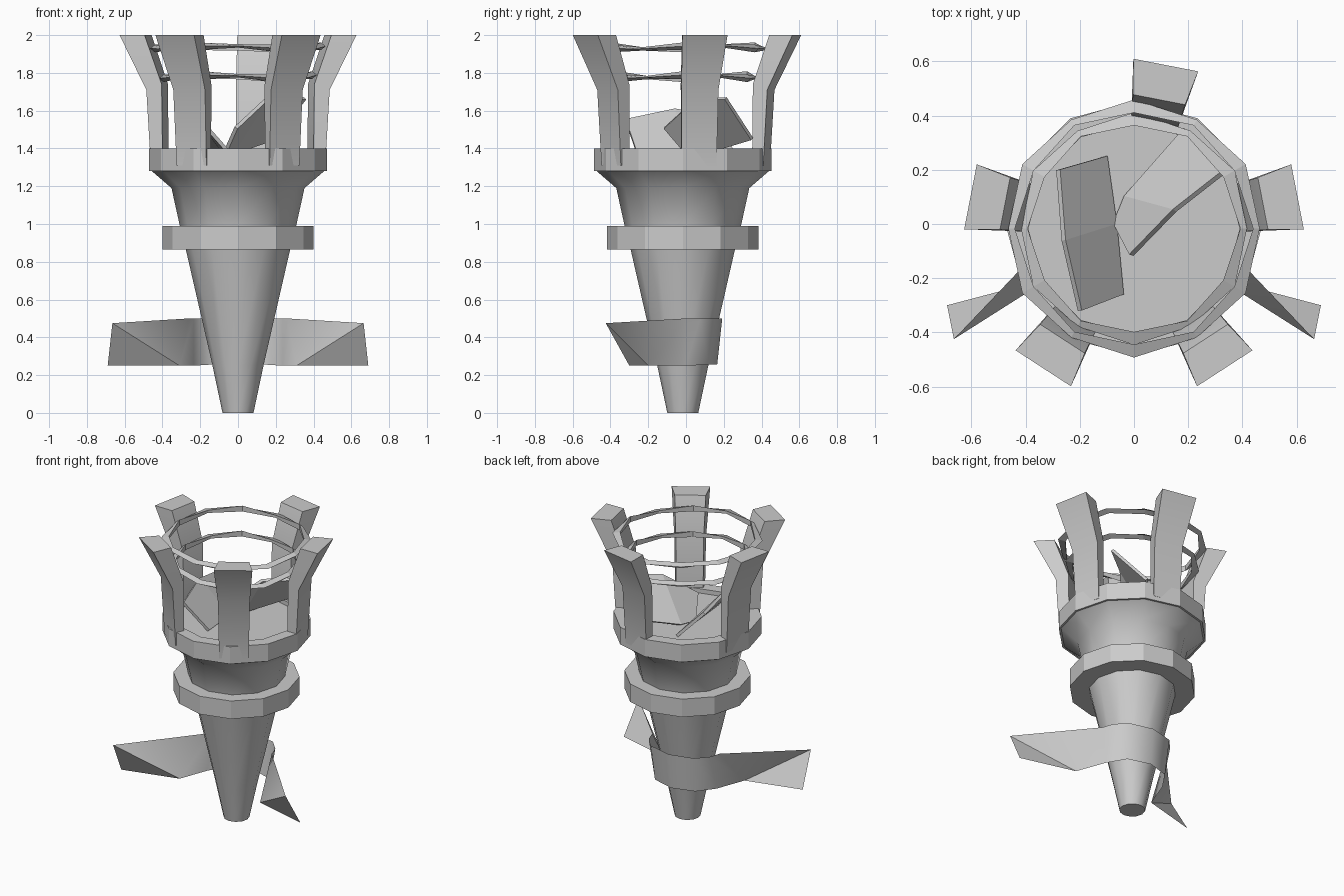
import bpy, math
from mathutils import Vector

if "Cube" in bpy.data.objects:
    bpy.data.objects.remove(bpy.data.objects["Cube"])

CY = -0.017   # the body axis sits slightly to the front
SIDES = 12


def make(name, verts, faces, smooth=False):
    me = bpy.data.meshes.new(name)
    me.from_pydata(verts, [], faces)
    me.update()
    ob = bpy.data.objects.new(name, me)
    bpy.context.collection.objects.link(ob)
    if smooth:
        bpy.ops.object.select_all(action='DESELECT')
        ob.select_set(True)
        bpy.context.view_layer.objects.active = ob
        bpy.ops.object.shade_smooth_by_angle(angle=math.radians(40))
    return ob


def circle(r, z, n=SIDES):
    return [(r * math.sin(i * math.tau / n), CY + r * math.cos(i * math.tau / n), z)
            for i in range(n)]


def lathe(name, profile, closed=False, smooth=False):
    """Revolve (radius, z) points; open profiles get end caps."""
    n, m = SIDES, len(profile)
    verts = [v for r, z in profile for v in circle(r, z)]
    faces = []
    for j in range(m if closed else m - 1):
        a, b = j * n, (j + 1) % m * n
        faces += [(a + i, a + (i + 1) % n, b + (i + 1) % n, b + i)[::-1] for i in range(n)]
    if not closed:
        faces += [tuple(range(n)), tuple(range((m - 1) * n, m * n))[::-1]]
    return make(name, verts, faces, smooth)


def strip(name, edge_a, edge_b, thickness=0.0):
    """Sheet spanned between two edges with the same number of points."""
    n = len(edge_a)
    ob = make(name, edge_a + edge_b, [(i, i + 1, n + i + 1, n + i) for i in range(n - 1)])
    if thickness:
        mod = ob.modifiers.new("thickness", 'SOLIDIFY')
        mod.thickness = thickness
        mod.offset = 0
    return ob


# tapered handle with flared bowl underside
lathe("handle", [(0.082, 0.0), (0.135, 0.25), (0.275, 0.86), (0.308, 0.99),
                 (0.352, 1.19), (0.462, 1.285)], smooth=True)
# bands
lathe("middle_band", [(0.27, 0.865), (0.40, 0.865), (0.40, 0.99), (0.29, 0.99)], closed=True)
lathe("bowl_rim", [(0.39, 1.28), (0.47, 1.28), (0.47, 1.40), (0.39, 1.40)], closed=True)
make("bowl_floor", circle(0.40, 1.37), [tuple(range(SIDES))[::-1]])

# five prongs: (radius, z, half width) down the outside and up the inside
PRONG = [(0.452, 1.31, 0.094), (0.475, 1.71, 0.10), (0.615, 2.0, 0.122),
         (0.485, 2.0, 0.098), (0.395, 1.74, 0.088), (0.39, 1.31, 0.084)]
for k, deg in enumerate((79, 11, -57, -123, 169)):
    a = math.radians(deg)
    out, side = Vector((math.cos(a), math.sin(a), 0)), Vector((-math.sin(a), math.cos(a), 0))
    verts = [Vector((0, CY, z)) + out * r + side * (w * s)
             for s in (-1, 1) for r, z, w in PRONG]
    faces = [(i, (i + 1) % 6, 6 + (i + 1) % 6, 6 + i) for i in range(6)]
    faces += [(0, 5, 4, 1), (1, 4, 3, 2), (6, 7, 10, 11), (7, 8, 9, 10)]
    make(f"prong_{k + 1}", verts, faces, smooth=True)


# thin uneven hoops between the prongs
def hoop(name, radius, z):
    verts, n = [], SIDES
    for i in range(n):
        a = i * math.tau / n
        t, w = (0.020, 0.012) if i % 2 else (0.009, 0.024)
        zc = z + 0.010 * math.sin(a * 3 + radius * 9)
        for dr, dz in ((w, 0.0), (-w, t), (-w, -t)):
            r = radius + dr
            verts.append((r * math.sin(a), CY + r * math.cos(a), zc + dz))
    faces = [(3 * i + j, 3 * ((i + 1) % n) + j, 3 * ((i + 1) % n) + (j + 1) % 3,
              3 * i + (j + 1) % 3) for i in range(n) for j in range(3)]
    make(name, verts, faces)


hoop("upper_hoop", 0.452, 1.935)
hoop("lower_hoop", 0.405, 1.78)

# ribbon wrapped round the back, its two tails twisting towards the front
top = [(0.26, 0.0, 0.50), (0.235, 0.075, 0.50), (0.165, 0.15, 0.50), (0.0, 0.192, 0.50)]
low = [(0.31, -0.20, 0.25), (0.235, 0.0, 0.25), (0.155, 0.12, 0.255), (0.0, 0.165, 0.255)]


def mirrored(edge):
    return edge + [(-x, y, z) for x, y, z in reversed(edge[:-1])]


a, b = mirrored(top), mirrored(low)
n = len(a)
faces = [(i, i + 1, n + i + 1, n + i) for i in range(n - 1)]
tips = [(0.665, -0.425, 0.475), (0.69, -0.30, 0.25),
        (-0.665, -0.425, 0.475), (-0.69, -0.30, 0.25)]
t = 2 * n
faces += [(t, 0, n), (t, n, t + 1), (t + 2, 2 * n - 1, n - 1), (t + 2, t + 3, 2 * n - 1)]
make("ribbon", a + b + tips, faces, smooth=True)

# curled plates standing in the bowl
strip("left_plate",
      [(-0.20, -0.32, 1.55), (-0.26, -0.06, 1.605), (-0.28, 0.20, 1.56)],
      [(-0.045, -0.26, 1.375), (-0.07, 0.0, 1.375), (-0.105, 0.25, 1.375)], 0.02)
strip("right_plate",
      [(-0.01, -0.115, 1.51), (0.15, 0.05, 1.66), (0.355, 0.21, 1.665)],
      [(-0.07, 0.0, 1.375), (-0.03, 0.10, 1.375), (0.19, 0.35, 1.45)], 0.02)
